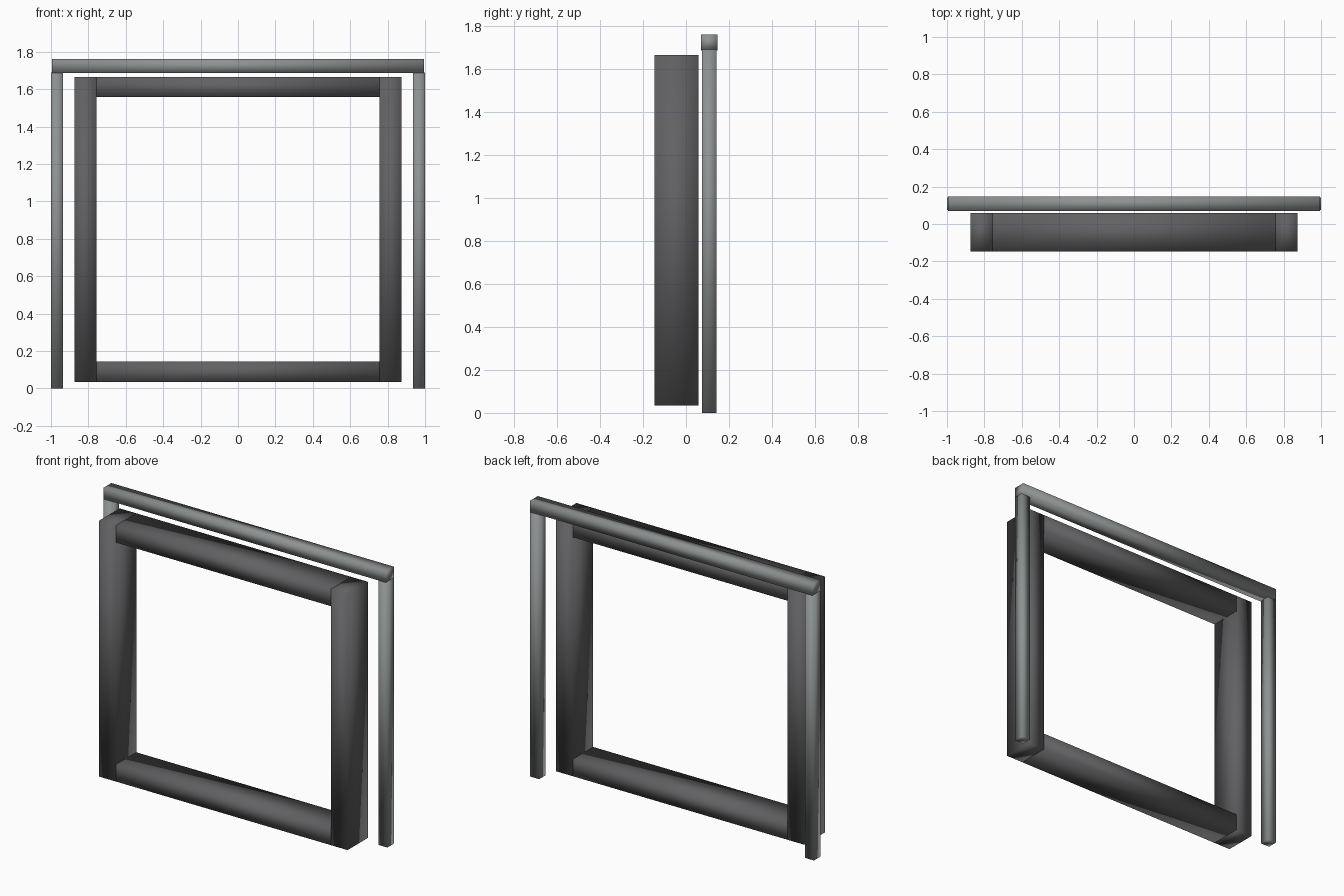
import bpy

if "Cube" in bpy.data.objects:
    bpy.data.objects.remove(bpy.data.objects["Cube"])


def material(name, rgb):
    m = bpy.data.materials.new(name)
    m.diffuse_color = (*rgb, 1)
    m.use_nodes = True
    m.node_tree.nodes["Principled BSDF"].inputs["Base Color"].default_value = m.diffuse_color
    return m


def box(name, x, y, z, mat):
    """Soft-shaded box from (min, max) extents on each axis."""
    mid = [(a + b) / 2 for a, b in (x, y, z)]
    bpy.ops.mesh.primitive_cube_add(size=1, location=mid)
    ob = bpy.context.object
    ob.name = name
    ob.scale = [b - a for a, b in (x, y, z)]
    bpy.ops.object.transform_apply(location=False, rotation=False, scale=True)
    bpy.ops.object.shade_smooth()
    ob.data.materials.append(mat)
    return ob


dark = material("dark_grey", (0.12, 0.12, 0.126))
light = material("light_grey", (0.27, 0.285, 0.285))

INNER_Y = (-0.147, 0.058)
OUTER_Y = (0.075, 0.141)

# Upright members, mirrored left and right
for side, s in (("left", -1), ("right", 1)):
    box(f"inner_frame_post_{side}", sorted((s * 0.757, s * 0.875)),
        INNER_Y, (0.035, 1.665), dark)
    box(f"outer_post_{side}", sorted((s * 0.936, s * 1.0)),
        OUTER_Y, (0.0, 1.69), light)

# Inner frame rails, fitted between the posts
for name, z in (("bottom", (0.035, 0.143)), ("top", (1.557, 1.665))):
    box(f"inner_frame_rail_{name}", (-0.757, 0.757), INNER_Y, z, dark)

# Crossbar resting on the outer posts
box("outer_crossbar", (-0.995, 0.995), (0.07, 0.147), (1.687, 1.76), light)
